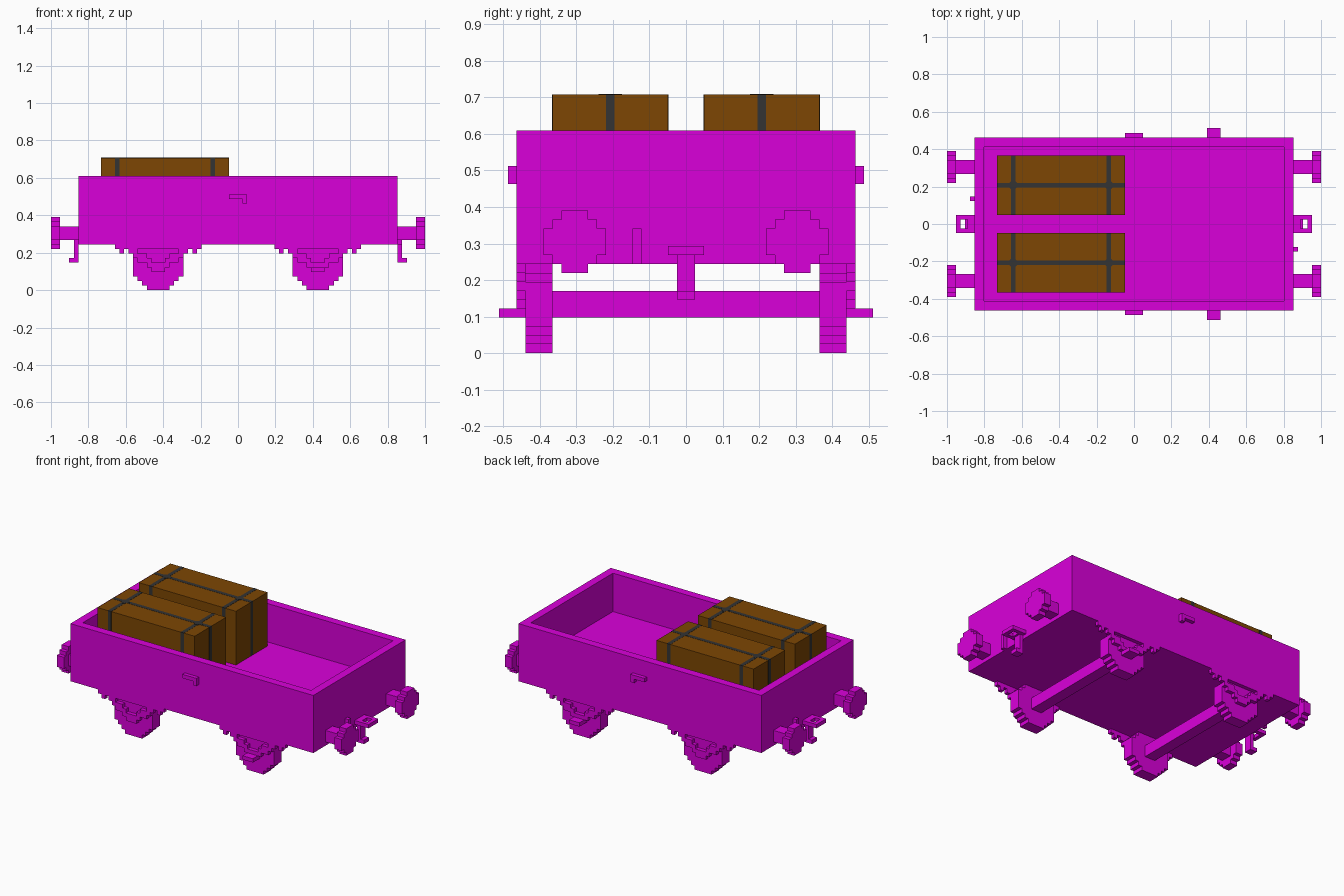
import bpy, bmesh, math
from mathutils import Matrix

if "Cube" in bpy.data.objects:
    bpy.data.objects.remove(bpy.data.objects["Cube"], do_unlink=True)

U = 2 / 82  # block size; all dimensions below are in blocks


def material(name, rgb):
    m = bpy.data.materials.new(name)
    m.use_nodes = True
    m.diffuse_color = (*rgb, 1)
    bsdf = next(n for n in m.node_tree.nodes if n.type == 'BSDF_PRINCIPLED')
    bsdf.inputs["Base Color"].default_value = (*rgb, 1)
    return m


MAGENTA = material("magenta", (0.70, 0.0, 0.70))
BROWN = material("wood brown", (0.205, 0.061, 0.001))
DARK = material("strap grey", (0.033, 0.033, 0.033))


def finish(bm, name, mat):
    bmesh.ops.recalc_face_normals(bm, faces=bm.faces)
    bmesh.ops.scale(bm, vec=(U, U, U), verts=bm.verts)
    me = bpy.data.meshes.new(name)
    bm.to_mesh(me)
    bm.free()
    me.materials.append(mat)
    ob = bpy.data.objects.new(name, me)
    bpy.context.collection.objects.link(ob)
    return ob


def add_box(bm, x0, x1, y0, y1, z0, z1):
    mat = (Matrix.Translation(((x0 + x1) / 2, (y0 + y1) / 2, (z0 + z1) / 2))
           @ Matrix.Diagonal((x1 - x0, y1 - y0, z1 - z0, 1)))
    bmesh.ops.create_cube(bm, size=1, matrix=mat)


def boxes(name, mat, blocks):
    """Object made of blocks given as (x0, x1, y0, y1, z0, z1)."""
    bm = bmesh.new()
    for b in blocks:
        add_box(bm, *b)
    return finish(bm, name, mat)


def stepped_disc(name, half_widths, centre, axis, depth):
    """Stepped round disc with one outline from row half-widths; axis 'x' or 'y'."""
    n = len(half_widths)
    side = []
    for i, w in enumerate(half_widths):
        side += [(w, i - n / 2), (w, i + 1 - n / 2)]
    # keep only the corners of the outline
    side = [p for i, p in enumerate(side)
            if not (0 < i < len(side) - 1 and side[i - 1][0] == p[0] == side[i + 1][0])]
    outline = side + [(-a, b) for a, b in reversed(side)]
    bm = bmesh.new()
    d = depth / 2
    if axis == 'y':
        verts = [bm.verts.new((a, -d, b)) for a, b in outline]
    else:
        verts = [bm.verts.new((-d, a, b)) for a, b in outline]
    face = bm.faces.new(verts)
    ext = bmesh.ops.extrude_face_region(bm, geom=[face], use_keep_orig=True)
    moved = [v for v in ext["geom"] if isinstance(v, bmesh.types.BMVert)]
    bmesh.ops.translate(bm, verts=moved, vec=(0, depth, 0) if axis == 'y' else (depth, 0, 0))
    bmesh.ops.translate(bm, verts=bm.verts, vec=centre)
    return finish(bm, name, MAGENTA)


# Open-topped wagon body with recessed floor
bm = bmesh.new()
add_box(bm, -35, 35, -19, 19, 10, 25)
top = max(bm.faces, key=lambda f: f.calc_center_median().z)
bmesh.ops.inset_region(bm, faces=[top], thickness=3)
floor = bmesh.ops.extrude_discrete_faces(bm, faces=[top])["faces"][0]
bmesh.ops.translate(bm, vec=(0, 0, -10), verts=floor.verts)
finish(bm, "wagon_body", MAGENTA)

# Wheels, axles and stepped spring hangers
WHEEL = (2.5, 3.5, 4.5, 5.5, 5.5, 5.5, 5.5, 5.5, 4.5, 3.5)
for end, cx in (("right", -17.5), ("left", 17.5)):
    boxes(end + "_axle", MAGENTA, [(cx - 1.5, cx + 1.5, -15, 15, 4, 7)])
    for side, s in (("front", -1), ("back", 1)):
        stepped_disc(f"{end}_{side}_wheel", WHEEL, (cx, s * 16.5, 5), 'y', 3)
        y0, y1 = sorted((s * 18, s * 19))
        parts = [(cx - 9.5, cx + 9.5, y0, y1, 9, 10),     # spring top
                 (cx - 2.5, cx + 2.5, y0, y1, 5, 6),      # axle box
                 (cx - 1.5, cx + 1.5, y0, y1, 4, 5)]
        # spring end and leaf steps on each side
        for near, far, z in ((7.5, 8.5, 8), (4.5, 6.5, 8), (2.5, 5.5, 7), (1.5, 4.5, 6)):
            for d in (-1, 1):
                a, b = sorted((cx + d * near, cx + d * far))
                parts.append((a, b, y0, y1, z, z + 1))
        boxes(f"{end}_{side}_spring", MAGENTA, parts)

# Footsteps on the left axle boxes, bent handles on both sides
for side, s in (("front", -1), ("back", 1)):
    y0, y1 = sorted((s * 18.5, s * 21))
    boxes(side + "_footstep", MAGENTA, [(16, 19, y0, y1, 4, 5)])
    y0, y1 = sorted((s * 18.9, s * 20))
    boxes(side + "_handle", MAGENTA, [(-2, 2, y0, y1, 20, 21), (1, 2, y0, y1, 19, 20)])

# Buffers, couplings and posts on both ends
BUFFER = (1.5, 2.5, 3.5, 3.5, 3.5, 2.5, 1.5)
for end, e in (("right", -1), ("left", 1)):
    def out(x0, x1, *rest):
        a, b = sorted((e * x0, e * x1))
        return (a, b, *rest)

    for side, s in (("front", -1), ("back", 1)):
        cy = s * 12.5
        stepped_disc(f"{end}_{side}_buffer_head", BUFFER, (e * 40, cy, 12.5), 'x', 2)
        boxes(f"{end}_{side}_buffer_stem", MAGENTA,
              [out(34.9, 39, cy - 1.5, cy + 1.5, 11, 14)])
    boxes(end + "_coupling_ring", MAGENTA,
          [out(34.9, 36.5, -2, 2, 11, 12), out(38, 39, -2, 2, 11, 12),
           out(36.5, 38, -2, -1, 11, 12), out(36.5, 38, 1, 2, 11, 12)])
    boxes(end + "_coupling_hook", MAGENTA,
          [out(35, 36, -1, 1, 6, 11), out(36, 37, -1, 1, 6, 7)])
    y0, y1 = sorted((-e * 5, -e * 6))
    boxes(end + "_post", MAGENTA, [out(34.9, 36, y0, y1, 10, 14)])

# Two solid crates, each bound by thin straps with a knot at each crossing
T = 0.04  # strap thickness
for name, lo, hi in (("front", -15, -2), ("back", 2, 15)):
    mid = (lo + hi) / 2
    boxes(name + "_crate", BROWN, [(-30, -2, lo, hi, 15, 29)])
    boxes(name + "_crate_straps", DARK,
          [(-30 - T, -2 + T, mid - .5, mid + .5, 15.1, 29 + T)]
          + [(cx - .5, cx + .5, lo - T, hi + T, 15.1, 29 + T) for cx in (-26.5, -5.5)])
    bm = bmesh.new()
    for cx in (-26.5, -5.5):
        bmesh.ops.create_cube(
            bm, size=1, matrix=Matrix.Translation((cx, mid, 29))
            @ Matrix.Rotation(math.pi / 4, 4, 'Z') @ Matrix.Diagonal((1.9, 1.9, 0.16, 1)))
    finish(bm, name + "_crate_knots", DARK)
